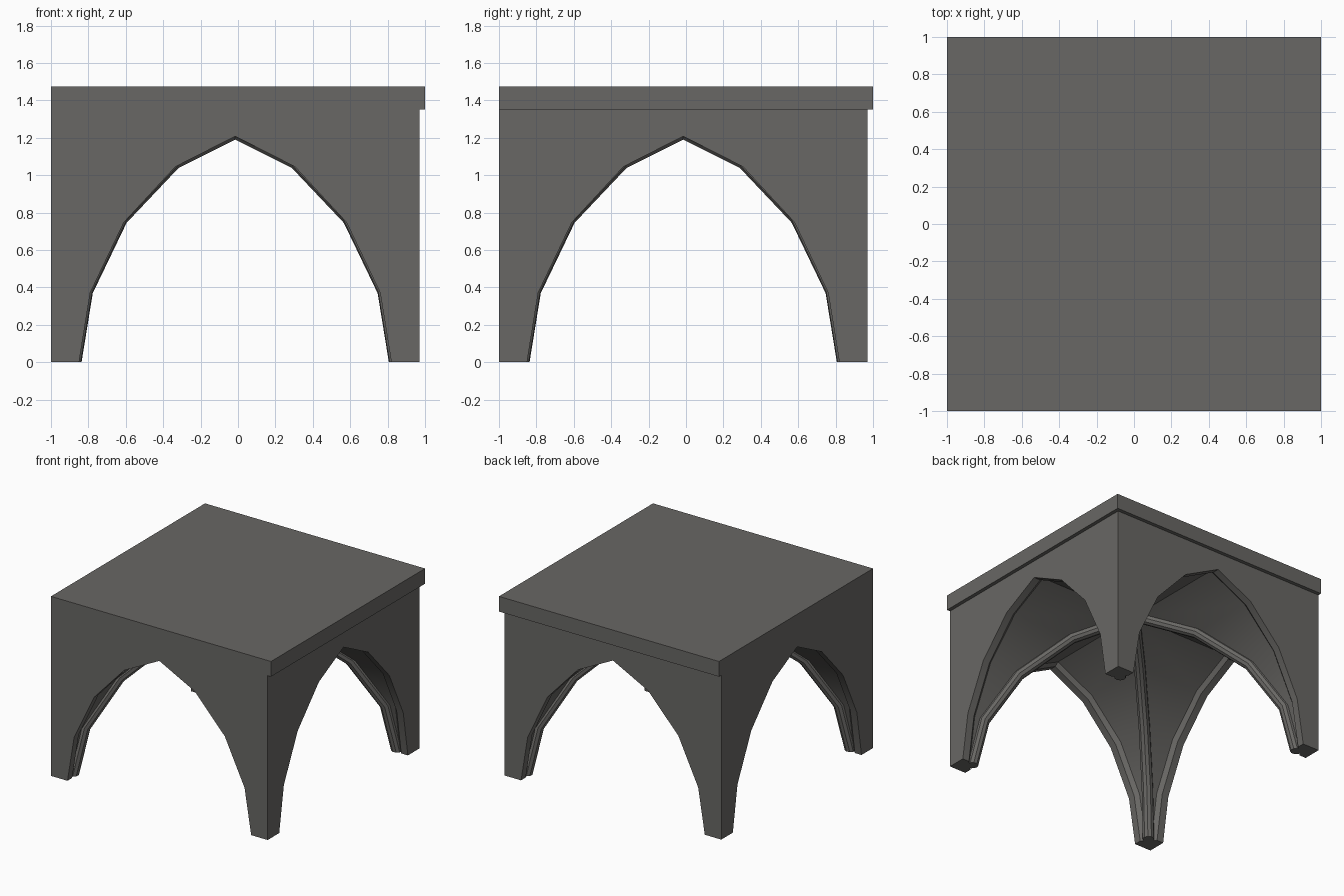
import bpy, bmesh, math
from mathutils import Vector

if "Cube" in bpy.data.objects:
    bpy.data.objects.remove(bpy.data.objects["Cube"])

stone = bpy.data.materials.new("dark_grey_stone")
stone.diffuse_color = (0.14, 0.136, 0.128, 1)
stone.use_nodes = True
stone.node_tree.nodes["Principled BSDF"].inputs["Base Color"].default_value = stone.diffuse_color

C = -0.015           # centre of the bay (slab overhangs on +x and +y only)
H, E = 0.985, 1.015  # half width of the bay, overhanging slab edge (local)
Z1, Z2 = 1.35, 1.475
ARCH = [(0.835, 0), (0.775, 0.372), (0.595, 0.748), (0.32, 1.045), (0, 1.208)]
WEB = [(0.865, 0), (0.803, 0.383), (0.617, 0.77), (0.333, 1.07), (0, 1.235)]
D_RIB, D_WEB = H - 0.06, H - 0.09


def full(prof):
    """Mirror a half arch into a whole one, left to right."""
    return [(-w, z) for w, z in prof] + prof[-2::-1]


def finish(bm, name):
    bmesh.ops.remove_doubles(bm, verts=bm.verts, dist=0.0005)
    bmesh.ops.recalc_face_normals(bm, faces=bm.faces)
    me = bpy.data.meshes.new(name)
    bm.to_mesh(me)
    bm.free()
    me.materials.append(stone)
    ob = bpy.data.objects.new(name, me)
    bpy.context.collection.objects.link(ob)
    ob.location = (C, C, 0)
    bpy.ops.object.select_all(action='DESELECT')
    bpy.context.view_layer.objects.active = ob
    ob.select_set(True)
    bpy.ops.object.shade_smooth_by_angle(angle=math.radians(30))
    return ob


# vaulted bay: walls, wall ribs, webs, legs and slab as one closed shell
bm = bmesh.new()


def face(pts):
    bm.faces.new([bm.verts.new(p) for p in pts])


sides = [  # (u along wall, d outward, z) -> xyz, and whether flush with the slab
    (lambda u, d, z: (u, -d, z), True),
    (lambda u, d, z: (-d, u, z), True),
    (lambda u, d, z: (d, u, z), False),
    (lambda u, d, z: (u, d, z), False),
]
arch, web = full(ARCH), full(WEB)
for m, flush in sides:
    # wall with arched opening
    top = [(H, Z1), (E, Z1), (E, Z2), (-H, Z2), (-H, Z1)] if flush else [(H, Z1), (-H, Z1)]
    face([m(u, H, z) for u, z in [(-H, 0)] + arch + [(H, 0)] + top])
    if not flush:  # slab edge and its underside
        face([m(-H, E, Z1), m(E, E, Z1), m(E, E, Z2), m(-H, E, Z2)])
        face([m(-H, H, Z1), m(H, H, Z1), m(E, E, Z1), m(-H, E, Z1)])
    # wall rib soffit, rib step and web running in to the diagonal groin
    for i in range(len(arch) - 1):
        rows = []
        for (a, az), (w, wz) in ((arch[i], web[i]), (arch[i + 1], web[i + 1])):
            rows.append([m(a, H, az), m(a, D_RIB, az), m(w, D_WEB, wz), m(w, abs(w), wz)])
        for j in range(3):
            face([rows[0][j], rows[0][j + 1], rows[1][j + 1], rows[1][j]])
face([(-H, -H, Z2), (E, -H, Z2), (E, E, Z2), (-H, E, Z2)])
# leg undersides
a, w = ARCH[0][0], WEB[0][0]
for sx in (-1, 1):
    for sy in (-1, 1):
        foot = [(H, H), (a, H), (a, D_RIB), (w, D_WEB), (w, w),
                (D_WEB, w), (D_RIB, a), (H, a)]
        face([(sx * x, sy * y, 0) for x, y in foot])
finish(bm, "vaulted_bay")

# diagonal round ribs
R, N = 0.044, 10
path = [Vector((s * math.sqrt(2), z)) for s, z in web]
for name, sgn in (("diagonal_rib_a", 1), ("diagonal_rib_b", -1)):
    bm = bmesh.new()
    side = Vector((1, -sgn, 0)).normalized()
    rings = []
    for i, p in enumerate(path):
        if i in (0, len(path) - 1):
            n = Vector((1 if i == 0 else -1, 0))     # flat on the ground
        else:
            t = (path[i + 1] - p).normalized() + (p - path[i - 1]).normalized()
            t.normalize()
            n = Vector((t.y, -t.x))                   # towards the inside
        ring = []
        for k in range(N):
            q = 2 * math.pi * k / N
            c = p + n * R * math.cos(q)
            co = Vector((c.x / math.sqrt(2), sgn * c.x / math.sqrt(2), c.y))
            ring.append(bm.verts.new(co + side * R * math.sin(q)))
        rings.append(ring)
    for r0, r1 in zip(rings, rings[1:]):
        for k in range(N):
            bm.faces.new((r0[k], r0[(k + 1) % N], r1[(k + 1) % N], r1[k]))
    bm.faces.new(rings[0])
    bm.faces.new(rings[-1])
    finish(bm, name)
